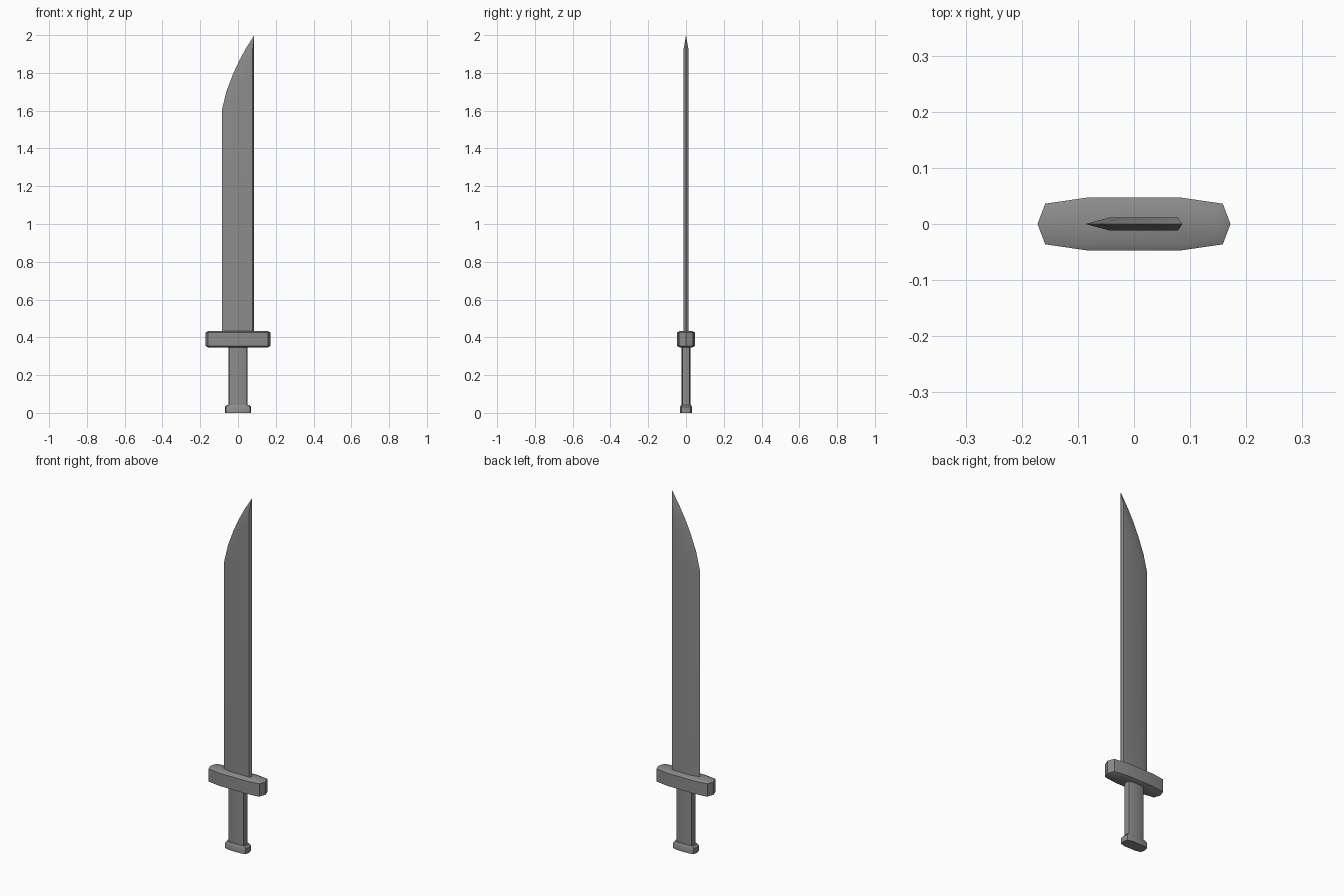
import bpy
import bmesh
from math import radians

cube = bpy.data.objects.get("Cube")
if cube:
    bpy.data.objects.remove(cube, do_unlink=True)

steel = bpy.data.materials.new("grey_steel")
steel.use_nodes = True
GREY = (0.26, 0.26, 0.26, 1.0)
steel.diffuse_color = GREY
steel.node_tree.nodes["Principled BSDF"].inputs["Base Color"].default_value = GREY


def loft(name, rings, tip=None):
    """Skin a stack of matching rings, closed by caps or a pointed tip."""
    bm = bmesh.new()
    loops = [[bm.verts.new(p) for p in ring] for ring in rings]
    n = len(loops[0])
    for low, high in zip(loops, loops[1:]):
        for i in range(n):
            j = (i + 1) % n
            bm.faces.new((low[i], low[j], high[j], high[i]))
    bm.faces.new(loops[0][::-1])
    if tip:
        point = bm.verts.new(tip)
        for i in range(n):
            bm.faces.new((loops[-1][i], loops[-1][(i + 1) % n], point))
    else:
        bm.faces.new(loops[-1])
    bmesh.ops.recalc_face_normals(bm, faces=bm.faces)
    mesh = bpy.data.meshes.new(name)
    bm.to_mesh(mesh)
    bm.free()
    mesh.materials.append(steel)
    obj = bpy.data.objects.new(name, mesh)
    bpy.context.collection.objects.link(obj)
    bpy.ops.object.select_all(action="DESELECT")
    obj.select_set(True)
    bpy.context.view_layer.objects.active = obj
    bpy.ops.object.shade_smooth_by_angle(angle=radians(30))
    return obj


def outline(half_x, half_y, z):
    """Long ten-sided section with pointed ends."""
    quarter = [(1, 0), (0.92, 0.77), (0.49, 1)]
    upper = quarter + [(-x, y) for x, y in reversed(quarter)]
    points = upper + [(x, -y) for x, y in reversed(upper[1:-1])]
    return [(x * half_x, y * half_y, z) for x, y in points]


def stack(name, levels):
    return loft(name, [outline(*level) for level in levels])


# Handle parts: half width, half depth, height
stack("pommel", [(0.07, 0.032, 0), (0.07, 0.032, 0.03), (0.06, 0.026, 0.042)])
stack("grip", [(0.051, 0.023, 0.03), (0.051, 0.023, 0.36)])
stack("guard", [(0.158, 0.034, 0.347), (0.172, 0.047, 0.354),
                (0.172, 0.047, 0.426), (0.158, 0.034, 0.433)])

# Blade: height, cutting edge x, bevel ridge x
SPINE, BACK, THICK = 0.078, 0.086, 0.012
sections = [(0.42, -0.086, -0.042), (1.6, -0.086, -0.042), (1.70, -0.062, -0.016),
            (1.79, -0.028, 0.018), (1.86, 0.004, 0.048), (1.93, 0.042, 0.074)]
loft("blade",
     [[(edge, 0, z), (ridge, -THICK, z), (SPINE, -THICK, z),
       (BACK, 0, z), (SPINE, THICK, z), (ridge, THICK, z)]
      for z, edge, ridge in sections],
     tip=(BACK, 0, 2.0))
